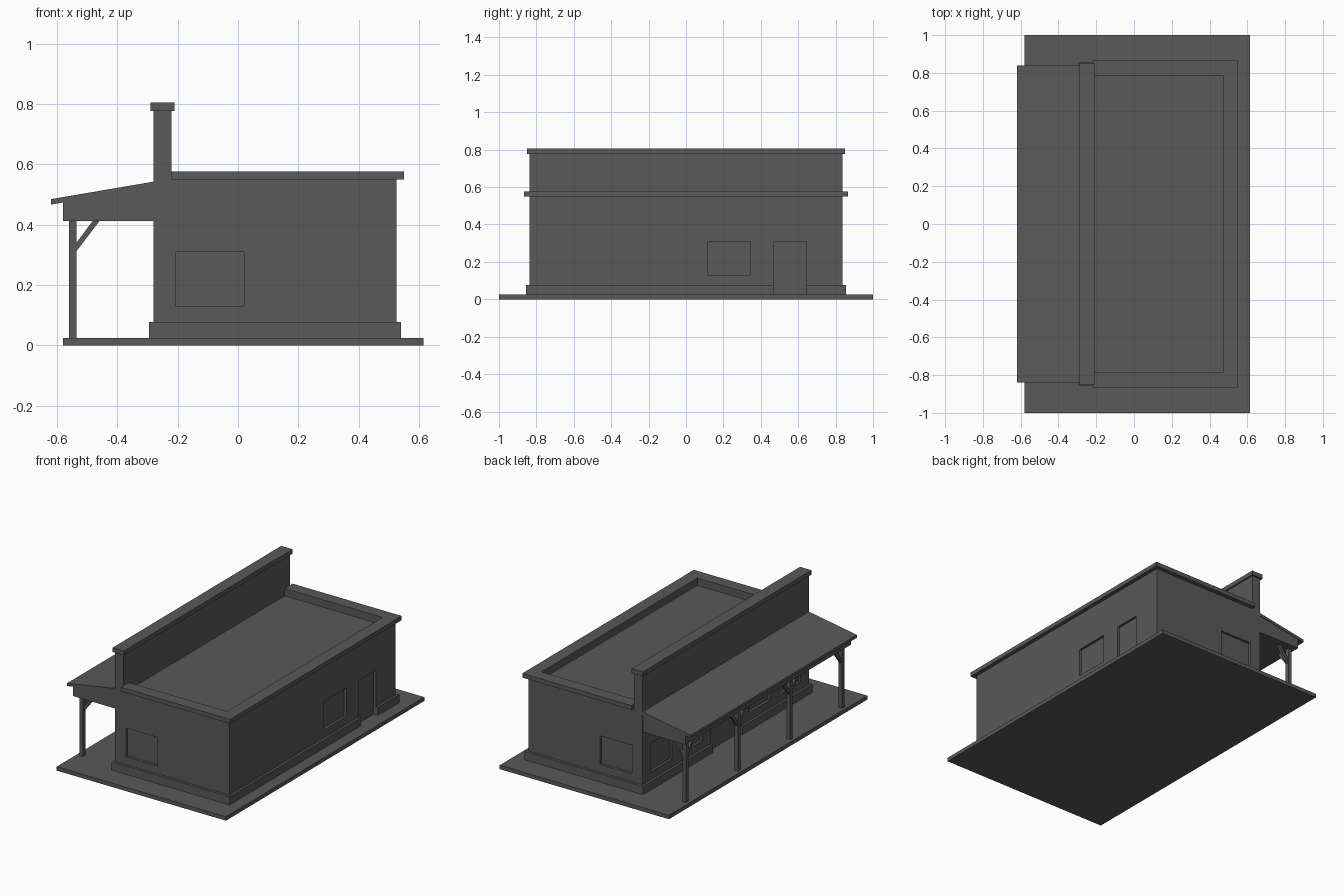
import bpy, bmesh
from mathutils import Vector

cube = bpy.data.objects.get("Cube")
if cube:
    bpy.data.objects.remove(cube, do_unlink=True)

grey = bpy.data.materials.new("dark_grey")
grey.use_nodes = True
COLOUR = (0.1, 0.1, 0.1, 1)
grey.diffuse_color = COLOUR
grey.node_tree.nodes["Principled BSDF"].inputs["Base Color"].default_value = COLOUR


def finish(name, bm):
    bmesh.ops.recalc_face_normals(bm, faces=bm.faces)
    mesh = bpy.data.meshes.new(name)
    bm.to_mesh(mesh)
    bm.free()
    mesh.materials.append(grey)
    obj = bpy.data.objects.new(name, mesh)
    bpy.context.scene.collection.objects.link(obj)
    return obj


def boxes(name, spans):
    """One object made of boxes, each given as (x, y, z) ranges."""
    bm = bmesh.new()
    for span in spans:
        verts = bmesh.ops.create_cube(bm, size=1)["verts"]
        for v in verts:
            v.co = Vector([(a + b) / 2 + c * (b - a) for (a, b), c in zip(span, v.co)])
    return finish(name, bm)


def extrude_xz(name, outline, half):
    """Extrude a closed x-z outline along y, from -half to half."""
    bm = bmesh.new()
    face = bm.faces.new([bm.verts.new((x, -half, z)) for x, z in outline])
    moved = bmesh.ops.extrude_face_region(bm, geom=[face])["geom"]
    verts = [g for g in moved if isinstance(g, bmesh.types.BMVert)]
    bmesh.ops.translate(bm, verts=verts, vec=(0, 2 * half, 0))
    return finish(name, bm)


def cut(obj, cutter):
    mod = obj.modifiers.new("openings", "BOOLEAN")
    mod.operation = "DIFFERENCE"
    mod.solver = "EXACT"
    mod.object = cutter


BACK, FRONT = -0.28, 0.525      # wall faces along x
SIDE = 0.838                    # wall faces along y
DEPTH = 0.016                   # recess of doors and windows
GROUND = 0.025
SILL, HEAD = 0.128, 0.31

# Ground slab and main building
boxes("ground_slab", [((-0.58, 0.615), (-1, 1), (0, GROUND))])
walls = boxes("walls", [((BACK, FRONT), (-SIDE, SIDE), (0.02, 0.56))])
plinth = boxes("plinth", [((BACK - 0.015, FRONT + 0.015), (-0.855, 0.855), (0.02, 0.077))])

# Recesses for windows, doors and the sunken flat roof
x_out, x_in = (FRONT - DEPTH, FRONT + 0.1), (BACK - 0.1, BACK + DEPTH)
openings = [
    (x_out, (0.117, 0.342), (SILL, HEAD)),
    (x_out, (0.471, 0.642), (0.01, HEAD)),
    (x_in, (-0.15, 0.15), (0.01, HEAD)),
    ((-0.22, 0.47), (-0.785, 0.785), (0.53, 0.7)),
]
for s in (-1, 1):
    openings.append(((-0.205, 0.02), sorted((s * (SIDE - DEPTH), s * (SIDE + 0.1))), (SILL, HEAD)))
    for a, b in ((0.235, 0.45), (0.54, 0.757)):
        openings.append((x_in, sorted((s * a, s * b)), (SILL, HEAD)))
cutter = boxes("opening_cutter", openings)
cutter.hide_render = True
cutter.hide_set(True)
cut(walls, cutter)
cut(plinth, cutter)

# Apply the cuts, then drop the cutter
bpy.context.view_layer.update()
graph = bpy.context.evaluated_depsgraph_get()
for obj in (walls, plinth):
    mesh = bpy.data.meshes.new_from_object(obj.evaluated_get(graph))
    obj.modifiers.clear()
    obj.data = mesh
bpy.data.objects.remove(cutter, do_unlink=True)

# Roof cornice around three sides
rim = (0.55, 0.577)
boxes("roof_cornice", [
    ((0.47, 0.55), (-0.865, 0.865), rim),
    ((-0.22, 0.47), (-0.865, -0.785), rim),
    ((-0.22, 0.47), (0.785, 0.865), rim),
])

# Tall parapet wall with its coping
boxes("parapet_wall", [((BACK, -0.22), (-SIDE, SIDE), (0.5, 0.78))])
boxes("parapet_coping", [((-0.29, -0.21), (-0.85, 0.85), (0.777, 0.805))])

# Sloping porch roof and the boxed header below it
extrude_xz("porch_roof", [(-0.62, 0.467), (BACK, 0.525), (BACK, 0.543), (-0.62, 0.485)], SIDE)
extrude_xz("porch_header", [(-0.58, 0.413), (BACK, 0.413), (BACK, 0.527), (-0.58, 0.476)], SIDE - 0.003)

# Porch posts with diagonal braces
POST_X, HALF, TOP = -0.5475, 0.0125, 0.415
posts = (-0.785, -0.262, 0.262, 0.785)
boxes("porch_posts", [((POST_X - HALF, POST_X + HALF), (y - HALF, y + HALF), (0.005, TOP)) for y in posts])


def brace(name, y, direction):
    """Diagonal strut leaning from a post towards a horizontal direction."""
    out = Vector(direction)
    across = Vector((-out.y, out.x, 0)) * 0.009
    base = Vector((POST_X, y, 0))
    outline = [(0.01, 0.31), (0.01, 0.338), (0.067, TOP), (0.09, TOP)]
    bm = bmesh.new()
    rings = [[bm.verts.new(base + out * d + Vector((0, 0, z)) + across * s) for d, z in outline]
             for s in (-1, 1)]
    for ring in rings:
        bm.faces.new(ring)
    for i in range(4):
        j = (i + 1) % 4
        bm.faces.new((rings[0][i], rings[0][j], rings[1][j], rings[1][i]))
    finish(name, bm)


for n, y in enumerate(posts, 1):
    brace(f"post_{n}_inner_brace", y, (1, 0, 0))
    if y < posts[-1]:
        brace(f"post_{n}_left_brace", y, (0, 1, 0))
    if y > posts[0]:
        brace(f"post_{n}_right_brace", y, (0, -1, 0))
